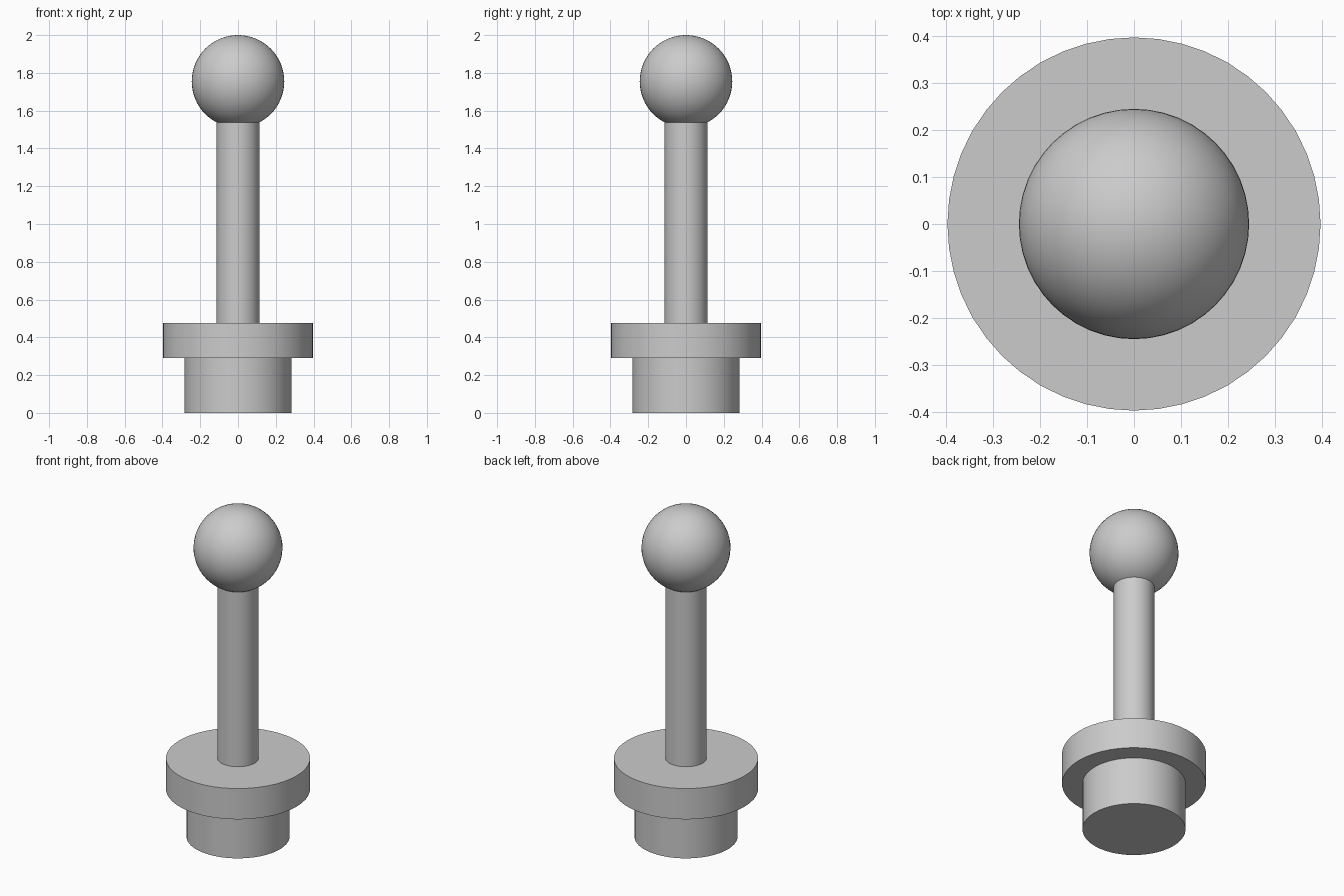
import bpy
import math

cube = bpy.data.objects.get("Cube")
if cube:
    bpy.data.objects.remove(cube, do_unlink=True)

# Single grey finish
grey = bpy.data.materials.new("light grey")
grey.use_nodes = True
colour = (0.6, 0.6, 0.6, 1)
grey.diffuse_color = colour
grey.node_tree.nodes["Principled BSDF"].inputs["Base Color"].default_value = colour


def finish(name):
    obj = bpy.context.object
    obj.name = name
    obj.data.name = name
    obj.data.materials.append(grey)
    bpy.ops.object.shade_smooth_by_angle(angle=math.radians(30))


def cylinder(name, radius, bottom, top):
    bpy.ops.mesh.primitive_cylinder_add(
        vertices=48, radius=radius, depth=top - bottom,
        location=(0, 0, (bottom + top) / 2))
    finish(name)


# Stepped foot and shaft; the shaft runs up into the ball
cylinder("base_plug", 0.284, 0, 0.29)
cylinder("flange", 0.397, 0.29, 0.477)
cylinder("shaft", 0.113, 0.477, 1.56)

# Ball on top
bpy.ops.mesh.primitive_uv_sphere_add(
    segments=48, ring_count=32, radius=0.245, location=(0, 0, 1.755))
finish("ball_knob")
